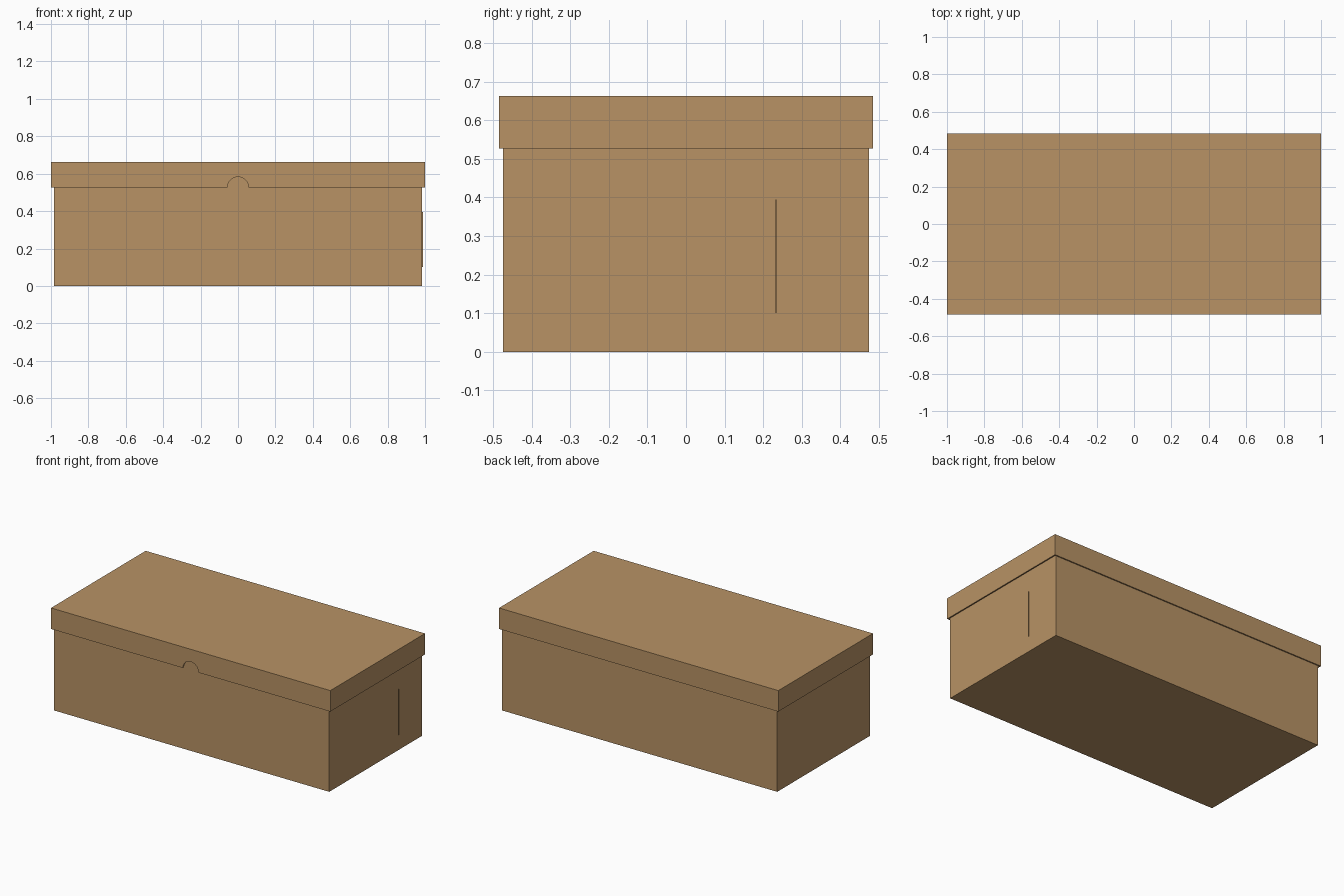
import bpy, bmesh, math

if "Cube" in bpy.data.objects:
    bpy.data.objects.remove(bpy.data.objects["Cube"])

card = bpy.data.materials.new("cardboard")
card.diffuse_color = (0.48, 0.29, 0.13, 1)
card.use_nodes = True
card.node_tree.nodes["Principled BSDF"].inputs["Base Color"].default_value = card.diffuse_color


def finish(name, bm):
    bmesh.ops.recalc_face_normals(bm, faces=bm.faces)
    mesh = bpy.data.meshes.new(name)
    bm.to_mesh(mesh)
    bm.free()
    mesh.materials.append(card)
    obj = bpy.data.objects.new(name, mesh)
    bpy.context.collection.objects.link(obj)
    return obj


def panel(name, lo, hi):
    """Flat board between two opposite corners."""
    bm = bmesh.new()
    bmesh.ops.create_cube(bm, size=1)
    for v in bm.verts:
        v.co = [lo[i] if v.co[i] < 0 else hi[i] for i in range(3)]
    return finish(name, bm)


def profile_panel(name, outline, y0, y1):
    """Board cut to an outline in x and z, with thickness along y."""
    bm = bmesh.new()
    face = bm.faces.new([bm.verts.new((x, y0, z)) for x, z in outline])
    grown = bmesh.ops.extrude_face_region(bm, geom=[face])
    for v in grown["geom"]:
        if isinstance(v, bmesh.types.BMVert):
            v.co.y = y1
    return finish(name, bm)


# Open tray: floor, front and back boards held between the end boards
BX, BY, BT, BZ = 0.985, 0.474, 0.01, 0.645
panel("box_floor", (-BX + BT, -BY + BT, 0), (BX - BT, BY - BT, BT))
panel("box_front", (-BX + BT, -BY, 0), (BX - BT, -BY + BT, BZ))
panel("box_back", (-BX + BT, BY - BT, 0), (BX - BT, BY, BZ))
for side, s in (("left", -1), ("right", 1)):
    xs = sorted((s * BX, s * (BX - BT)))
    panel(f"box_end_{side}", (xs[0], -BY, 0), (xs[1], BY, BZ))

# Narrow raised seam on the right end
panel("end_seam", (BX - 0.002, 0.232, 0.10), (BX + 0.004, 0.235, 0.395))

# Lid: top board over four lips
LX, LY, LT, LB, LZ, TOP = 1.0, 0.484, 0.008, 0.527, 0.655, 0.663
panel("lid_top", (-LX, -LY, LZ), (LX, LY, TOP))
for side, s in (("left", -1), ("right", 1)):
    xs = sorted((s * LX, s * (LX - LT)))
    panel(f"lid_lip_{side}", (xs[0], -LY, LB), (xs[1], LY, LZ))
panel("lid_lip_back", (-LX + LT, LY - LT, LB), (LX - LT, LY, LZ))

# Front lip with a half-round thumb notch
R, N = 0.056, 16
notch = [(-R * math.cos(math.pi * i / N), LB + R * math.sin(math.pi * i / N))
         for i in range(N + 1)]
outline = [(-LX + LT, LZ), (-LX + LT, LB)] + notch + [(LX - LT, LB), (LX - LT, LZ)]
profile_panel("lid_lip_front", outline, -LY, -LY + LT)
